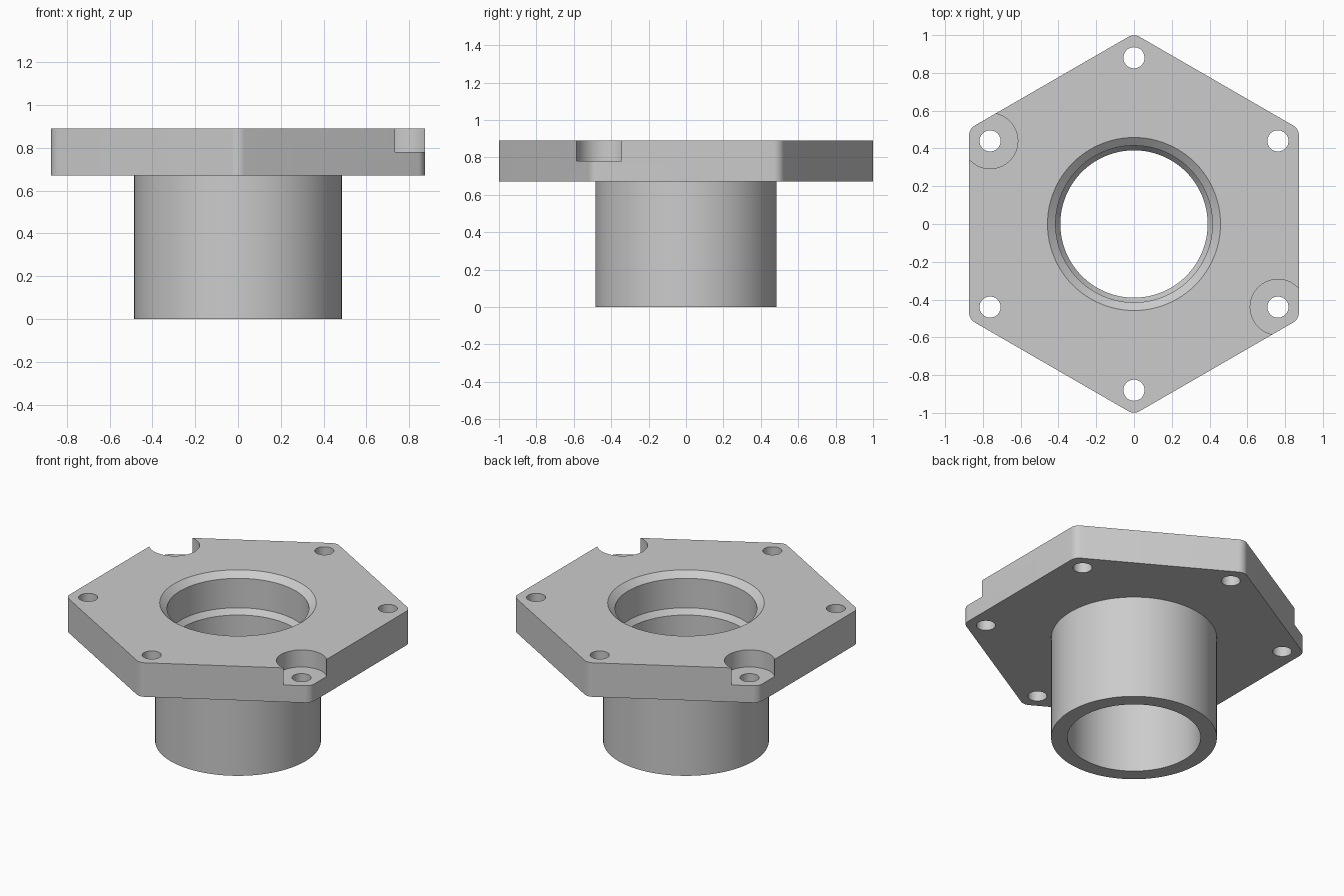
import bpy
import bmesh
from math import radians, sin, cos, pi

cube = bpy.data.objects.get("Cube")
if cube:
    bpy.data.objects.remove(cube, do_unlink=True)

GREY = 0.6
FLANGE_BOTTOM, FLANGE_TOP = 0.67, 0.89
POCKET_FLOOR = 0.78

metal = bpy.data.materials.new("grey metal")
metal.use_nodes = True
metal.diffuse_color = (GREY, GREY, GREY, 1)
metal.node_tree.nodes["Principled BSDF"].inputs["Base Color"].default_value = (GREY, GREY, GREY, 1)


def finish(name, bm):
    bmesh.ops.recalc_face_normals(bm, faces=bm.faces)
    mesh = bpy.data.meshes.new(name)
    bm.to_mesh(mesh)
    bm.free()
    obj = bpy.data.objects.new(name, mesh)
    bpy.context.collection.objects.link(obj)
    mesh.materials.append(metal)
    return obj


def lathe(name, profile, center=(0, 0), steps=96):
    """Closed solid from a (radius, height) profile, capped at both ends."""
    bm = bmesh.new()
    rings = []
    for r, z in profile:
        rings.append([bm.verts.new((center[0] + r * cos(2 * pi * i / steps),
                                    center[1] + r * sin(2 * pi * i / steps), z))
                      for i in range(steps)])
    for low, high in zip(rings, rings[1:]):
        for i in range(steps):
            j = (i + 1) % steps
            bm.faces.new((low[i], low[j], high[j], high[i]))
    bm.faces.new(rings[0][::-1])
    bm.faces.new(rings[-1])
    return finish(name, bm)


def boolean(obj, tool, operation):
    mod = obj.modifiers.new(tool.name, "BOOLEAN")
    mod.operation = operation
    mod.solver = "EXACT"
    mod.object = tool
    bpy.context.view_layer.objects.active = obj
    bpy.ops.object.modifier_apply(modifier=mod.name)
    bpy.data.objects.remove(tool, do_unlink=True)


# Hexagonal flange with rounded corners
fillet = 0.06
corner_center = 0.873 / cos(pi / 6) - fillet / cos(pi / 6)
bm = bmesh.new()
outline = []
for k in range(6):
    a = radians(30 + 60 * k)
    for s in range(9):
        b = a + radians(-30 + 60 * s / 8)
        outline.append(bm.verts.new((corner_center * cos(a) + fillet * cos(b),
                                     corner_center * sin(a) + fillet * sin(b), FLANGE_BOTTOM)))
base = bm.faces.new(outline)
top = bmesh.ops.extrude_face_region(bm, geom=[base])["geom"]
bmesh.ops.translate(bm, vec=(0, 0, FLANGE_TOP - FLANGE_BOTTOM),
                    verts=[v for v in top if isinstance(v, bmesh.types.BMVert)])
flange = finish("flanged_sleeve", bm)

# Sleeve below the flange
boolean(flange, lathe("sleeve", [(0.485, 0), (0.485, 0.75)]), "UNION")

# Stepped bore with a chamfered mouth and a sloping inner ledge
bore = [(0.39, -0.1), (0.39, 0.63), (0.415, 0.665), (0.415, FLANGE_TOP - 0.035),
        (0.458, FLANGE_TOP), (0.458, 1.0)]
boolean(flange, lathe("bore", bore), "DIFFERENCE")

# Bolt holes, with round pockets at two opposite corners
for k in range(6):
    a = radians(30 + 60 * k)
    spot = (0.88 * cos(a), 0.88 * sin(a))
    if k in (2, 5):
        boolean(flange, lathe("pocket", [(0.147, POCKET_FLOOR), (0.147, 1.0)], spot, 64), "DIFFERENCE")
    boolean(flange, lathe("bolt_hole", [(0.056, 0.5), (0.056, 1.1)], spot, 40), "DIFFERENCE")

# Smooth curved walls, crisp edges
bpy.ops.object.select_all(action="DESELECT")
flange.select_set(True)
bpy.context.view_layer.objects.active = flange
bpy.ops.object.shade_smooth_by_angle(angle=radians(20))
